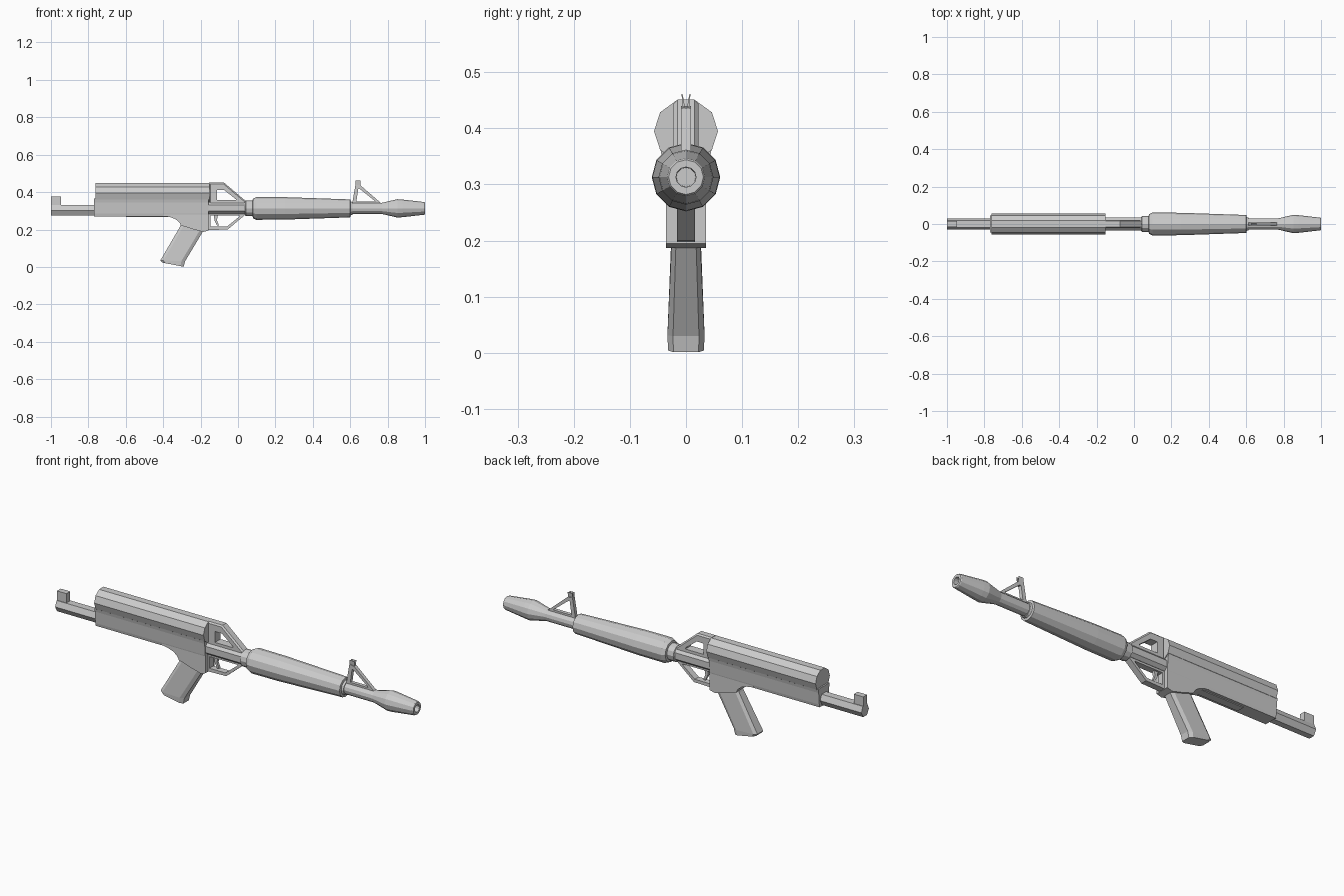
import bpy, bmesh, math

if "Cube" in bpy.data.objects:
    bpy.data.objects.remove(bpy.data.objects["Cube"])

AXIS_Z = 0.313


def finish(name, bm):
    bmesh.ops.recalc_face_normals(bm, faces=bm.faces)
    me = bpy.data.meshes.new(name)
    bm.to_mesh(me)
    bm.free()
    ob = bpy.data.objects.new(name, me)
    bpy.context.collection.objects.link(ob)
    return ob


def loft(name, rings):
    """Skin a list of equal-length point rings and cap both ends."""
    bm = bmesh.new()
    vs = [[bm.verts.new(p) for p in r] for r in rings]
    n = len(rings[0])
    for a, b in zip(vs, vs[1:]):
        for i in range(n):
            j = (i + 1) % n
            bm.faces.new((a[i], a[j], b[j], b[i]))
    bm.faces.new(vs[0])
    bm.faces.new(vs[-1])
    return finish(name, bm)


def lathe(name, profile, sides=12, cz=AXIS_Z, turn=0.0):
    """Turn (x, radius) pairs round a lengthwise axis."""
    ang = [turn + 2 * math.pi * i / sides for i in range(sides)]
    return loft(name, [[(x, r * math.cos(a), cz + r * math.sin(a)) for a in ang]
                       for x, r in profile])


def plate(name, pts, w):
    """Side profile (x, z) given thickness 2w across y."""
    return loft(name, [[(x, y, z) for x, z in pts] for y in (-w, w)])


def beam(name, section, x0, x1):
    """Half section (y, z), mirrored and run along x."""
    full = section + [(-y, z) for y, z in reversed(section)]
    return loft(name, [[(x, y, z) for y, z in full] for x in (x0, x1)])


def frame(name, outer, inner, w, bevel=0.0):
    """Open side frame: outer and inner loops with matching points."""
    bm = bmesh.new()
    loops = [[bm.verts.new((x, y, z)) for x, z in pts]
             for pts, y in ((outer, -w), (outer, w), (inner, w), (inner, -w))]
    n = len(outer)
    for k in range(4):
        a, b = loops[k], loops[(k + 1) % 4]
        for i in range(n):
            j = (i + 1) % n
            bm.faces.new((a[i], a[j], b[j], b[i]))
    if bevel:
        keep = set(loops[0] + loops[1])
        edges = [e for e in bm.edges if set(e.verts) <= keep
                 and abs(e.verts[0].co.y - e.verts[1].co.y) < 1e-5]
        bmesh.ops.bevel(bm, geom=edges, offset=bevel, segments=1, affect='EDGES')
    return finish(name, bm)


# Rear rail with upright end stop
beam("rear_rail", [(0.015, 0.275), (0.03, 0.302), (0.018, 0.33)], -1.0, -0.7)
beam("rear_stop", [(0.015, 0.325), (0.015, 0.377)], -1.0, -0.947)

# Top cylinder and the cradle body beneath it
lathe("top_cylinder", [(-0.763, 0.057), (-0.153, 0.057)], 10, 0.395)
beam("body", [(0.034, 0.27), (0.037, 0.285), (0.042, 0.345), (0.046, 0.365)],
     -0.77, -0.157)
beam("body_underplate", [(0.02, 0.266), (0.02, 0.28)], -0.6, -0.35)

# Body block above the grip, with its curved rear
plate("grip_block", [(-0.157, 0.29), (-0.157, 0.195), (-0.185, 0.187), (-0.235, 0.2),
                     (-0.305, 0.222), (-0.315, 0.24), (-0.335, 0.256),
                     (-0.365, 0.267), (-0.40, 0.272), (-0.40, 0.29)], 0.036)

# Grip: chamfered sections from top to bottom
rings = []
for xb, zb, xf, zf, w in ((-0.295, 0.25, -0.17, 0.225, 0.025),
                          (-0.31, 0.215, -0.19, 0.185, 0.026),
                          (-0.415, 0.035, -0.283, 0.03, 0.033),
                          (-0.405, 0.023, -0.29, 0.001, 0.032)):
    sec = ((0, -0.7), (0.12, -1), (0.85, -1), (1, -0.7),
           (1, 0.7), (0.85, 1), (0.12, 1), (0, 0.7))
    rings.append([(xb + t * (xf - xb), s * w, zb + t * (zf - zb)) for t, s in sec])
loft("grip", rings)

# Forward body tube with raised side rails
beam("front_body", [(0.018, 0.284), (0.034, 0.298), (0.034, 0.33), (0.018, 0.347)],
     -0.16, 0.05)

# Upper sloping bracket and lower trigger guard
frame("upper_bracket",
      [(-0.155, 0.335), (-0.155, 0.451), (-0.075, 0.451), (0.042, 0.352), (0.042, 0.335)],
      [(-0.113, 0.357), (-0.113, 0.412), (-0.075, 0.412), (-0.012, 0.362), (-0.012, 0.357)],
      0.022, 0.007)
frame("trigger_guard",
      [(-0.165, 0.29), (-0.165, 0.197), (-0.055, 0.2), (0.04, 0.28), (0.04, 0.29)],
      [(-0.148, 0.274), (-0.148, 0.215), (-0.06, 0.215), (0.008, 0.27), (0.008, 0.274)],
      0.016)
plate("trigger", [(-0.13, 0.288), (-0.105, 0.288), (-0.113, 0.25), (-0.102, 0.222),
                  (-0.112, 0.22), (-0.126, 0.248)], 0.007)

# Fore grip with collar and end steps
lathe("fore_grip", [(0.038, 0.036), (0.042, 0.042), (0.078, 0.042), (0.08, 0.052),
                    (0.098, 0.061), (0.25, 0.060), (0.6, 0.048), (0.602, 0.037),
                    (0.612, 0.034)])

# Barrel and flared muzzle with an open bore
lathe("barrel", [(0.59, 0.030), (0.77, 0.030), (0.852, 0.049), (0.88, 0.047),
                 (0.995, 0.034), (1.0, 0.031), (1.0, 0.018), (0.95, 0.017)])

# Front sight: open triangle with two small prongs
frame("front_sight",
      [(0.61, 0.335), (0.628, 0.44), (0.655, 0.436), (0.772, 0.335)],
      [(0.633, 0.35), (0.643, 0.418), (0.65, 0.418), (0.735, 0.35)], 0.009)
for side, label in ((-1, "left"), (1, "right")):
    loft("sight_prong_" + label,
         [[(0.628, side * a, z), (0.655, side * a, z), (0.655, side * b, z), (0.628, side * b, z)]
          for a, b, z in ((0.001, 0.005, 0.432), (0.006, 0.008, 0.461))])
